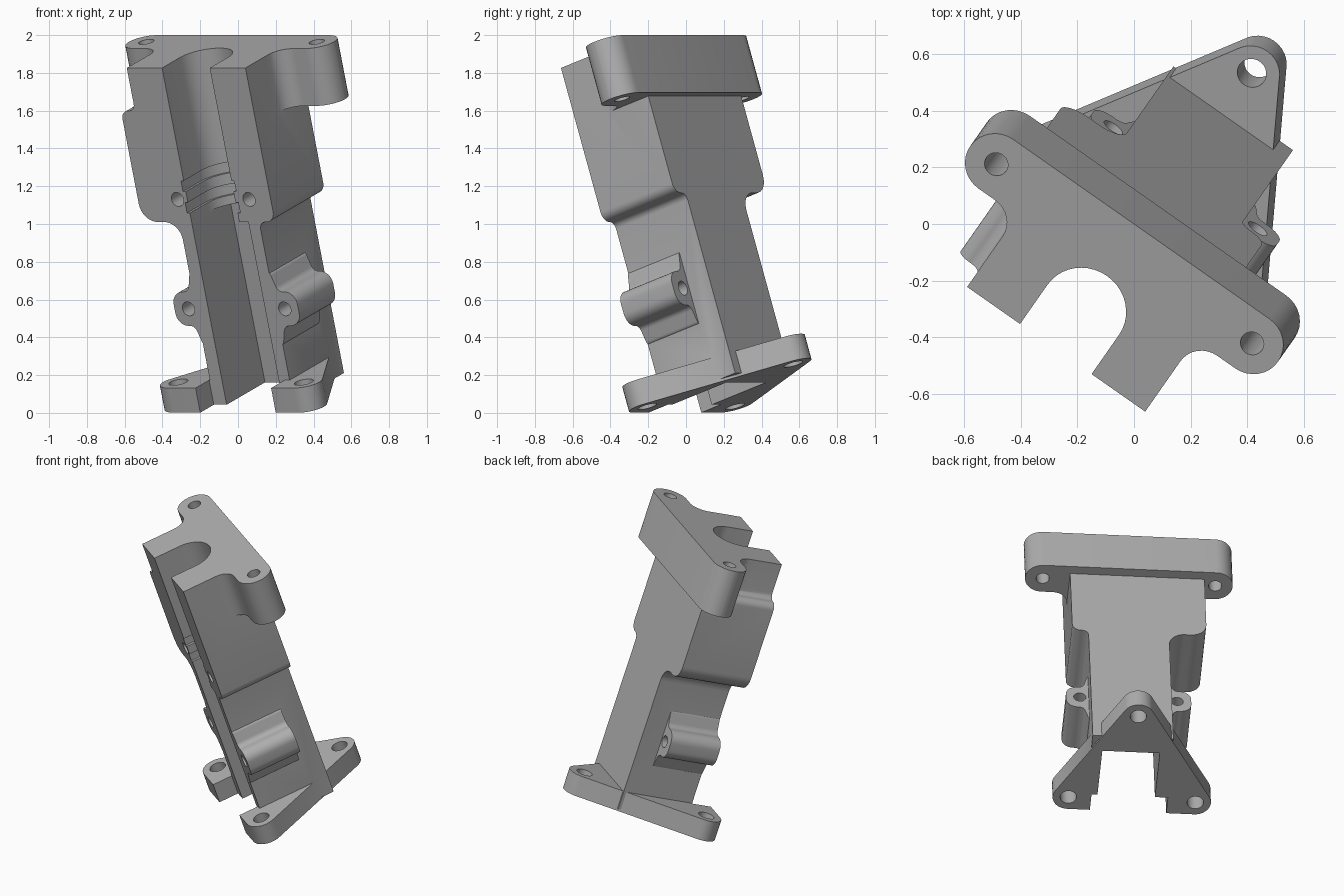
import bpy, bmesh, math
from mathutils import Matrix, Vector, geometry

if "Cube" in bpy.data.objects:
    bpy.data.objects.remove(bpy.data.objects["Cube"], do_unlink=True)

grey = bpy.data.materials.new("cast_grey")
grey.use_nodes = True
grey.diffuse_color = (0.42, 0.42, 0.42, 1)
grey.node_tree.nodes["Principled BSDF"].inputs["Base Color"].default_value = grey.diffuse_color


def rounded(points, steps=8):
    """Outline from (x, y, radius) corners."""
    out = []
    for i, (x, y, r) in enumerate(points):
        p = Vector((x, y))
        if r == 0:
            out.append(p)
            continue
        a = (Vector(points[i - 1][:2]) - p).normalized()
        b = (Vector(points[(i + 1) % len(points)][:2]) - p).normalized()
        half = a.angle(b) / 2
        centre = p + (a + b).normalized() * r / math.sin(half)
        start = p + a * r / math.tan(half) - centre
        end = p + b * r / math.tan(half) - centre
        sweep = math.atan2(start.x * end.y - start.y * end.x, start.dot(end))
        for k in range(steps + 1):
            out.append(centre + Matrix.Rotation(sweep * k / steps, 2) @ start)
    return out


def circle(x, y, r, n=32):
    return [Vector((x + r * math.cos(k * math.tau / n), y + r * math.sin(k * math.tau / n)))
            for k in range(n)]


def prism(name, outline, axis, lo, hi):
    """Extrude an outline along the depth (y) or height (z) axis."""
    place = (lambda p, t: (p.x, t, p.y)) if axis == "y" else (lambda p, t: (p.x, p.y, t))
    bm = bmesh.new()
    face = bm.faces.new([bm.verts.new(place(p, lo)) for p in outline])
    moved = bmesh.ops.extrude_face_region(bm, geom=[face])["geom"]
    shift = Vector(place(Vector((0, 0)), hi - lo))
    bmesh.ops.translate(bm, vec=shift, verts=[g for g in moved if isinstance(g, bmesh.types.BMVert)])
    bmesh.ops.recalc_face_normals(bm, faces=bm.faces)
    mesh = bpy.data.meshes.new(name)
    bm.to_mesh(mesh)
    bm.free()
    mesh.materials.append(grey)
    ob = bpy.data.objects.new(name, mesh)
    bpy.context.collection.objects.link(ob)
    return ob


def rect(x0, x1, y0, y1):
    return [Vector(p) for p in ((x0, y0), (x1, y0), (x1, y1), (x0, y1))]


def combine(target, tool, operation):
    bpy.context.view_layer.objects.active = target
    mod = target.modifiers.new("combine", "BOOLEAN")
    mod.operation, mod.solver, mod.object = operation, "EXACT", tool
    bpy.ops.object.modifier_apply(modifier=mod.name)
    bpy.data.objects.remove(tool, do_unlink=True)


FRONT, BACK, BASE = -0.548, -0.06, -1.866

# Main body: wide head stepping down to a narrow stem
body = prism("bracket_body", rounded([
    (0.412, 0, 0), (0.412, -0.86, 0.055), (0.31, -0.86, 0.04), (0.31, BASE, 0),
    (-0.205, BASE, 0), (-0.205, -0.86, 0.1), (-0.446, -0.86, 0.1),
    (-0.446, -0.24, 0.045), (-0.355, -0.24, 0.04), (-0.355, 0, 0)]), "y", FRONT, BACK)

# Mounting flange at the top, blended into the body sides
flange = prism("top_flange", rounded([
    (-0.631, 0, 0.111), (0.695, 0, 0.111), (0.695, -0.224, 0.111), (0.412, -0.224, 0.095),
    (0.412, -0.36, 0), (-0.355, -0.36, 0), (-0.355, -0.224, 0.095),
    (-0.631, -0.224, 0.111)]), "z", -0.32, 0)
combine(body, flange, "UNION")

# Screw lobes on both sides of the stem
for side in (-1, 1):
    lobe = prism("screw_lobe", rounded([
        (0.055 + side * x, z, r) for x, z, r in (
            (0.2, -1.14, 0), (0.258, -1.14, 0.03), (0.29, -1.25, 0.04), (0.4, -1.25, 0.07),
            (0.4, -1.44, 0.07), (0.29, -1.44, 0.04), (0.258, -1.55, 0.03), (0.2, -1.55, 0))
    ]), "y", FRONT, -0.2)
    combine(body, lobe, "UNION")

# Three eared foot plate
ears = [(-0.387, -0.58, 0.1), (0.424, -0.58, 0.1), (0.035, 0.128, 0.1)]
rim = [p for ear in ears for p in circle(*ear)]
foot = prism("foot_plate", [rim[i] for i in geometry.convex_hull_2d(rim)], "z", -1.88, -1.743)
combine(foot, prism("ear_gap", rect(-0.21, 0.278, -0.8, FRONT), "z", -2, -1.6), "DIFFERENCE")
combine(body, foot, "UNION")


# Bore, ring grooves and square lower channel, open to the front
def bore(r, lo, hi):
    arc = [Vector((0.027 + r * math.cos(a), -0.37 + r * math.sin(a)))
           for a in (math.pi * k / 20 for k in range(21))]
    outline = arc + [Vector((0.027 - r, -0.9)), Vector((0.027 + r, -0.9))]
    combine(body, prism("bore_cutter", outline, "z", lo, hi), "DIFFERENCE")


bore(0.154, -0.9, 0.1)
bore(0.172, -0.69, -0.63)
bore(0.172, -0.81, -0.75)
combine(body, prism("channel_cutter", rect(-0.127, 0.24, -0.9, -0.175), "z", -2, -0.86), "DIFFERENCE")

# Screw holes: flange, feet, head face and lobes
holes = [(-0.519, -0.112, 0.042, "z", -0.5, 0.1), (0.583, -0.112, 0.042, "z", -0.5, 0.1)]
holes += [(x, y, 0.052, "z", -2, -1.6) for x, y, r in ears]
holes += [(x, -0.734, 0.039, "y", -0.7, -0.25) for x in (-0.19, 0.272)]
holes += [(x, -1.345, 0.039, "y", -0.7, -0.1) for x in (-0.255, 0.367)]
for x, y, r, axis, lo, hi in holes:
    combine(body, prism("hole_cutter", circle(x, y, r), axis, lo, hi), "DIFFERENCE")

# Lean and turn the finished part
body.data.transform(Matrix.Translation((0, 0, 2)) @ Matrix.Rotation(math.radians(-35), 4, "Z")
                    @ Matrix.Rotation(math.radians(18.5), 4, "X"))
bpy.ops.object.select_all(action="DESELECT")
body.select_set(True)
bpy.context.view_layer.objects.active = body
bpy.ops.object.shade_smooth_by_angle(angle=math.radians(30))
